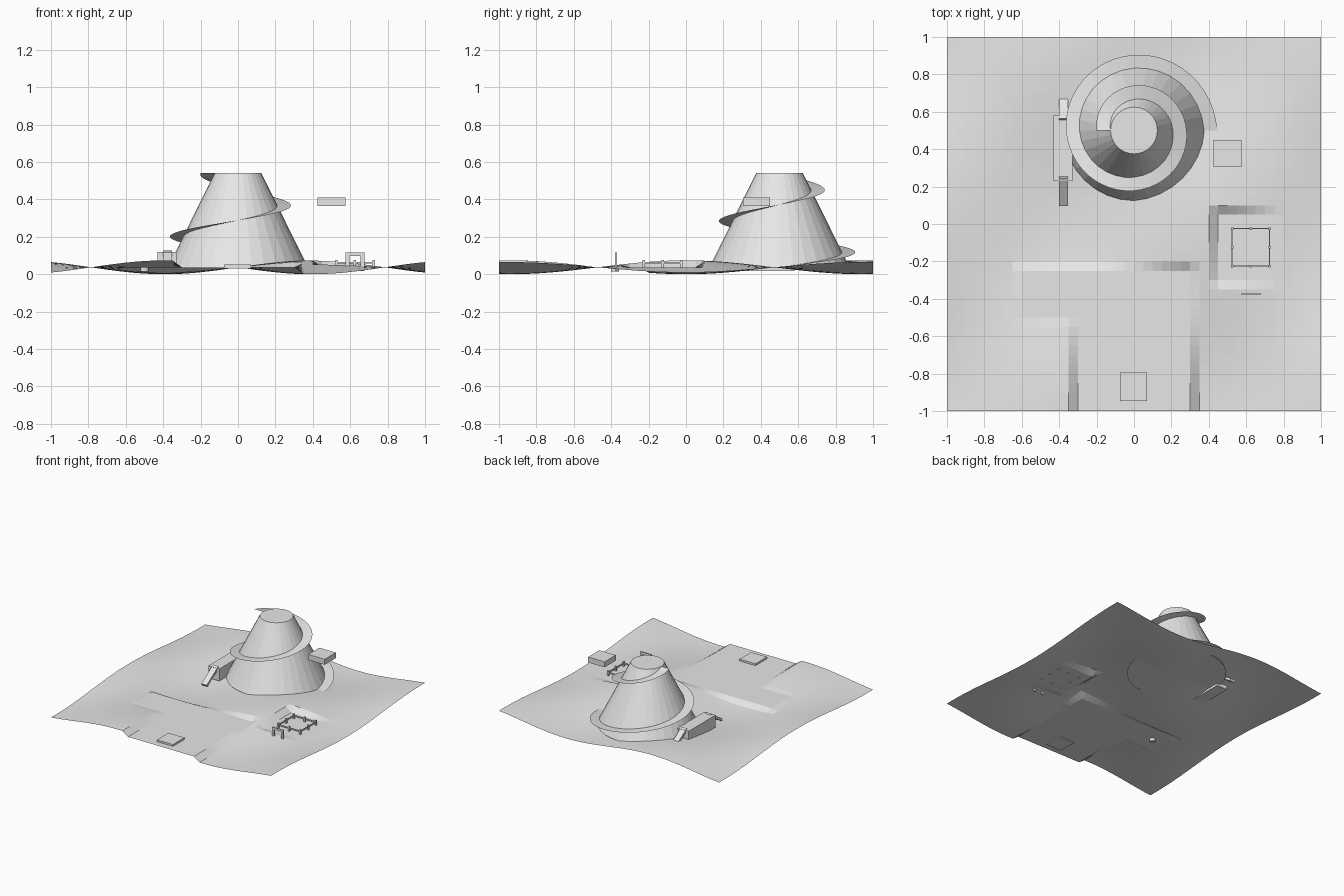
import bpy, bmesh, math
from mathutils import Matrix

cube = bpy.data.objects.get("Cube")
if cube:
    bpy.data.objects.remove(cube, do_unlink=True)

grey = bpy.data.materials.new("plain_grey")
grey.use_nodes = True
grey.diffuse_color = (0.8, 0.8, 0.8, 1)
grey.node_tree.nodes["Principled BSDF"].inputs["Base Color"].default_value = (0.8, 0.8, 0.8, 1)

BASE = 0.037


def finish(name, bm):
    mesh = bpy.data.meshes.new(name)
    bm.to_mesh(mesh)
    bm.free()
    mesh.materials.append(grey)
    obj = bpy.data.objects.new(name, mesh)
    bpy.context.scene.collection.objects.link(obj)
    return obj


def add_box(bm, x, y, z, tilt=0):
    """Box from (min, max) ranges, optionally tilted about its own x axis."""
    size = [b - a for a, b in (x, y, z)]
    mid = [(a + b) / 2 for a, b in (x, y, z)]
    matrix = Matrix.Translation(mid) @ Matrix.Rotation(tilt, 4, 'X') @ Matrix.Diagonal((*size, 1))
    bmesh.ops.create_cube(bm, size=1, matrix=matrix)


def box(name, x, y, z, tilt=0):
    bm = bmesh.new()
    add_box(bm, x, y, z, tilt)
    return finish(name, bm)


# Rolling ground with level pads
pads = [(-0.3, 0.3, -1, -0.25), (0.45, 0.75, -0.3, 0.05), (-0.6, -0.35, -0.5, -0.25)]


def ground_height(x, y):
    e = 0.01
    if any(a - e < x < b + e and c - e < y < d + e for a, b, c, d in pads):
        return BASE
    return BASE + BASE * math.sin(4 * x) * math.cos(3.33 * y)


bm = bmesh.new()
bmesh.ops.create_grid(bm, x_segments=40, y_segments=40, size=1)
for v in bm.verts:
    v.co.z = ground_height(v.co.x, v.co.y)
finish("ground", bm)

# Cone mountain with flat top
TOP = 0.54
bm = bmesh.new()
bmesh.ops.create_cone(bm, cap_ends=True, segments=32, radius1=0.375, radius2=0.125,
                      depth=TOP - BASE,
                      matrix=Matrix.Translation((0, 0.5, (TOP + BASE) / 2)))
finish("mountain", bm)

# Spiral path, one and a half turns
bm = bmesh.new()
STEPS = 72
previous = None
for i in range(STEPS + 1):
    t = i / STEPS
    angle = 3 * math.pi * t
    outer = 0.445 - 0.245 * t
    z = BASE + (TOP - BASE) * t
    pair = [bm.verts.new((r * math.cos(angle), 0.5 + r * math.sin(angle), z))
            for r in (outer - 0.075, outer)]
    if previous:
        bm.faces.new((previous[0], previous[1], pair[1], pair[0]))
    previous = pair
finish("spiral_path", bm)

# Floating block and low front plate
box("floating_block", (0.425, 0.575), (0.305, 0.45), (0.365, 0.41))
box("front_plate", (-0.075, 0.07), (-0.945, -0.795), (0.03, 0.052))

# Long block with a sloping ramp at each end
box("long_block", (-0.43, -0.33), (0.23, 0.58), (0.018, 0.118))
MID_Y = 0.405
for side, name in ((-1, "front_ramp"), (1, "rear_ramp")):
    y = MID_Y + side * 0.228
    box(name, (-0.4, -0.352), (y - 0.09, y + 0.09), (0.06, 0.08), -side * math.radians(33))

# Square fence: eight posts and four rails
CX, CY, R = 0.625, -0.125, 0.1
bm = bmesh.new()
for i in (-1, 0, 1):
    for j in (-1, 0, 1):
        if i or j:
            x, y = CX + i * R, CY + j * R
            add_box(bm, (x - 0.007, x + 0.007), (y - 0.007, y + 0.007), (BASE - 0.005, 0.076))
finish("fence_posts", bm)
bm = bmesh.new()
for s in (-1, 1):
    x, y = CX + s * R, CY + s * R
    add_box(bm, (x - 0.003, x + 0.003), (CY - R, CY + R), (0.056, 0.066))
    add_box(bm, (CX - R, CX + R), (y - 0.003, y + 0.003), (0.056, 0.066))
finish("fence_rails", bm)

# Gate in front of the fence
GATE_Y = (-0.38, -0.37)
bm = bmesh.new()
for x in (0.575, 0.655):
    add_box(bm, (x, x + 0.02), GATE_Y, (0.018, 0.097))
add_box(bm, (0.575, 0.675), GATE_Y, (0.097, 0.115))
finish("gate", bm)

# Small drum under the left pad
bm = bmesh.new()
bmesh.ops.create_cone(bm, cap_ends=True, segments=12, radius1=0.022, radius2=0.022, depth=0.022,
                      matrix=Matrix.Translation((-0.5, -0.38, 0.026)))
finish("small_drum", bm)
